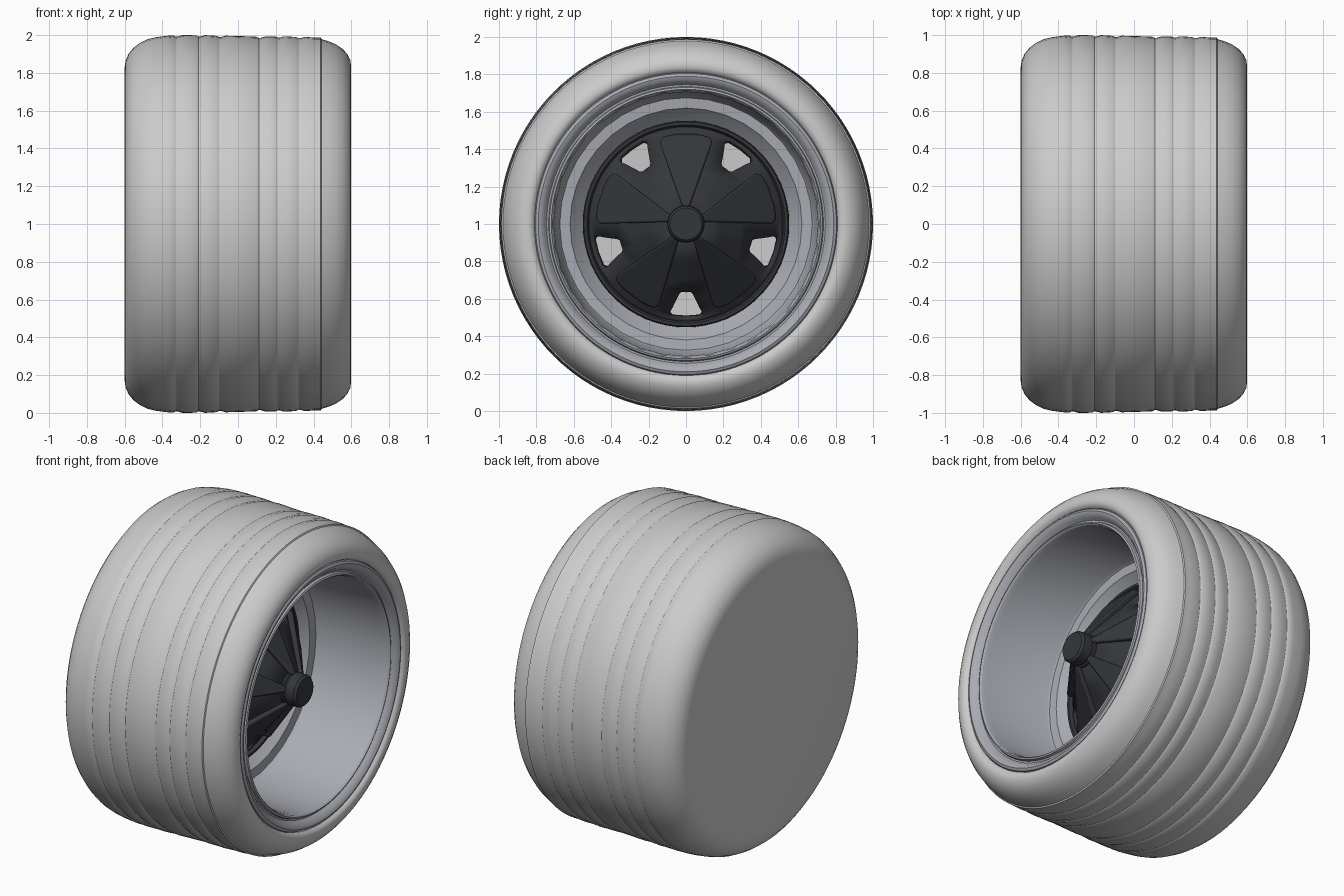
import bpy, bmesh
from math import sin, cos, pi, radians

if "Cube" in bpy.data.objects:
    bpy.data.objects.remove(bpy.data.objects["Cube"])

def material(name, c):
    m = bpy.data.materials.new(name)
    m.diffuse_color = (*c, 1)
    m.use_nodes = True
    m.node_tree.nodes["Principled BSDF"].inputs["Base Color"].default_value = m.diffuse_color
    return m

RIM = material("rim_metal", (0.40, 0.41, 0.45))
DARK = material("dark_metal", (0.035, 0.037, 0.043))

def finish(name, bm, mat=None, angle=35):
    bmesh.ops.remove_doubles(bm, verts=bm.verts, dist=0.0002)
    me = bpy.data.meshes.new(name)
    bm.to_mesh(me)
    bm.free()
    ob = bpy.data.objects.new(name, me)
    bpy.context.collection.objects.link(ob)
    ob.location.z = 1
    if mat:
        me.materials.append(mat)
    bpy.ops.object.select_all(action='DESELECT')
    ob.select_set(True)
    bpy.context.view_layer.objects.active = ob
    bpy.ops.object.shade_smooth_by_angle(angle=radians(angle))
    return ob

def lathe(name, profile, n, mat=None, angle=35):
    """Revolve (x, radius) points around the x axis."""
    bm = bmesh.new()
    rings = [[bm.verts.new((x, max(r, 1e-5) * cos(2*pi*j/n), max(r, 1e-5) * sin(2*pi*j/n)))
              for j in range(n)] for x, r in profile]
    for a, b in zip(rings, rings[1:]):
        for j in range(n):
            k = (j + 1) % n
            bm.faces.new((a[j], a[k], b[k], b[j]))
    return finish(name, bm, mat, angle)

# tyre: closed flat back, rounded shoulder, shallow tread grooves, bulging sidewall
tyre = [(-.60, 0), (-.60, .83), (-.595, .865), (-.58, .90), (-.555, .932), (-.52, .958),
        (-.48, .978), (-.44, .988), (-.38, .996)]
for x, r in [(-.33, 1.0), (-.21, 1.0), (-.10, .997), (.11, .993), (.21, .994), (.32, .991)]:
    tyre += [(x - .012, r - .001), (x, r - .008), (x + .012, r - .007), (x + .035, r)]
tyre += [(.40, .987), (.438, .987), (.442, .979), (.48, .967), (.52, .95), (.555, .926),
         (.58, .898), (.595, .867), (.598, .84), (.59, .82), (.575, .81)]
lathe("tyre", tyre, 96)

# rim lip with a rounded bead and a shallow channel
lathe("rim_lip", [(.565, .812), (.58, .805), (.588, .79), (.583, .772), (.565, .757),
                  (.55, .745), (.55, .735), (.565, .73), (.57, .72), (.56, .712)], 96, RIM)

# barrel narrowing to a step, then to the spoke seat
lathe("rim_barrel", [(.56, .715), (.53, .706), (.09, .685), (.075, .675), (.07, .62),
                     (.06, .612), (0, .55)], 36, RIM)

# dark ring that carries the spokes
lathe("spoke_ring", [(-.04, .55), (.035, .552), (.05, .545), (.05, .53), (.035, .52), (-.04, .515)],
      64, DARK)

# hub and cap
lathe("hub", [(.28, .10), (.38, .10), (.385, .09), (.395, .09), (.40, .10), (.455, .097),
              (.47, .085), (.47, 0)], 32, DARK)

def cone_x(r):
    return .375 - (r - .09) * .80

# spoke plate: cone with five rounded windows
rows = [(.09, 4), (.2, 4), (.30, 4), (.365, 4), (.375, 5.5), (.40, 6.8), (.45, 9),
        (.48, 10.4), (.497, 10.2), (.508, 8.5), (.53, 8.5)]
bm = bmesh.new()
for s in range(5):
    mid = 270 + 72 * s
    grid = []
    for r, w in rows:
        offs = [-36, -29, -22, -w, 0, w, 22, 29, 36]
        grid.append([bm.verts.new((cone_x(r), r * cos(radians(mid + o)), r * sin(radians(mid + o))))
                     for o in offs])
    for i in range(len(rows) - 1):
        for j in range(8):
            if j in (3, 4) and 3 <= i <= 8:
                continue
            bm.faces.new((grid[i + 1][j], grid[i + 1][j + 1], grid[i][j + 1], grid[i][j]))
plate = finish("spoke_plate", bm, DARK)
mod = plate.modifiers.new("thickness", 'SOLIDIFY')
mod.thickness = .03

# five raised flared spokes
outline = [(.09, .018), (.12, .028), (.44, .142), (.465, .125), (.48, .06)]
for s in range(5):
    a = radians(90 + 72 * s)
    bm = bmesh.new()
    pts = outline + [(r, -h) for r, h in reversed(outline)]
    f = bm.faces.new([bm.verts.new((cone_x(r) + .028, r * cos(a) - h * sin(a), r * sin(a) + h * cos(a)))
                      for r, h in pts])
    ext = bmesh.ops.extrude_face_region(bm, geom=[f])
    bmesh.ops.translate(bm, vec=(-.05, 0, 0), verts=[v for v in ext["geom"] if isinstance(v, bmesh.types.BMVert)])
    bmesh.ops.recalc_face_normals(bm, faces=bm.faces)
    ob = finish(f"spoke_{s + 1}", bm, DARK, 40)
    bev = ob.modifiers.new("bevel", 'BEVEL')
    bev.width = .01
    bev.segments = 2
